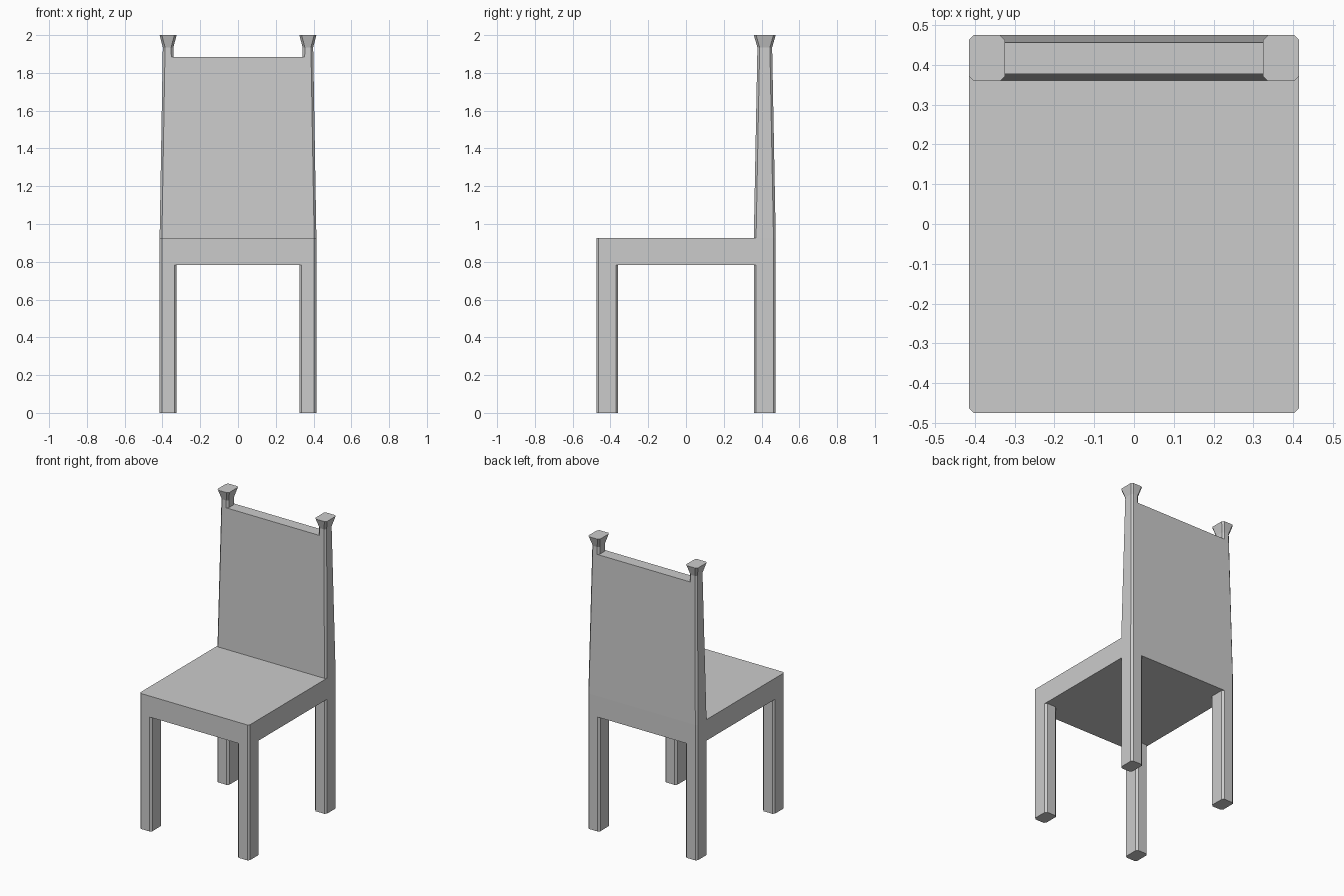
import bpy, bmesh

if "Cube" in bpy.data.objects:
    bpy.data.objects.remove(bpy.data.objects["Cube"])


def loft(name, sections, chamfer=0.012):
    """Stack of rectangles (z, cx, cy, half_x, half_y) with cut corners, skinned and capped."""
    bm = bmesh.new()
    rings = []
    for z, cx, cy, hx, hy in sections:
        c = chamfer
        pts = [(hx, hy)] if c == 0 else [(hx, hy - c), (hx - c, hy)]
        # mirror the first corner around the four quadrants
        quads = [(1, 1), (-1, 1), (-1, -1), (1, -1)]
        ring = []
        for sx, sy in quads:
            corner = pts if sx * sy > 0 else pts[::-1]
            ring += [bm.verts.new((cx + sx * x, cy + sy * y, z)) for x, y in corner]
        rings.append(ring)
    n = len(rings[0])
    for a, b in zip(rings, rings[1:]):
        for i in range(n):
            j = (i + 1) % n
            bm.faces.new((a[i], a[j], b[j], b[i]))
    bm.faces.new(rings[0][::-1])
    bm.faces.new(rings[-1])
    bmesh.ops.recalc_face_normals(bm, faces=bm.faces)
    mesh = bpy.data.meshes.new(name)
    bm.to_mesh(mesh)
    bm.free()
    obj = bpy.data.objects.new(name, mesh)
    bpy.context.collection.objects.link(obj)
    return obj


LEG_X, LEG_Y = 0.37, 0.417
LEG_HX, LEG_HY = 0.045, 0.058
SEAT_LOW, SEAT_TOP = 0.783, 0.927
NECK_Z, NECK_HX, NECK_HY = 1.935, 0.028, 0.039
PANEL_Z = 1.885

# Seat slab
loft("seat", [(z, 0, 0, LEG_X + LEG_HX, LEG_Y + LEG_HY) for z in (SEAT_LOW, SEAT_TOP)])

for side, sx in (("left", -1), ("right", 1)):
    # Legs
    for end, sy in (("front", -1), ("back", 1)):
        loft(f"{end}_leg_{side}",
             [(z, sx * LEG_X, sy * LEG_Y, LEG_HX, LEG_HY) for z in (0, SEAT_LOW)])
    # Tapered back posts with flared finials
    loft(f"back_post_{side}", [
        (SEAT_TOP, sx * LEG_X, LEG_Y, LEG_HX, LEG_HY),
        (NECK_Z, sx * LEG_X, LEG_Y, NECK_HX, NECK_HY),
        (2.0, sx * LEG_X, LEG_Y, LEG_HX, LEG_HY)])

# Back panel, flush with the posts' taper
t = (PANEL_Z - SEAT_TOP) / (NECK_Z - SEAT_TOP)
panel_hy = LEG_HY + t * (NECK_HY - LEG_HY)
loft("back_panel", [(SEAT_TOP, 0, LEG_Y, LEG_X, LEG_HY),
                    (PANEL_Z, 0, LEG_Y, LEG_X, panel_hy)], chamfer=0)
